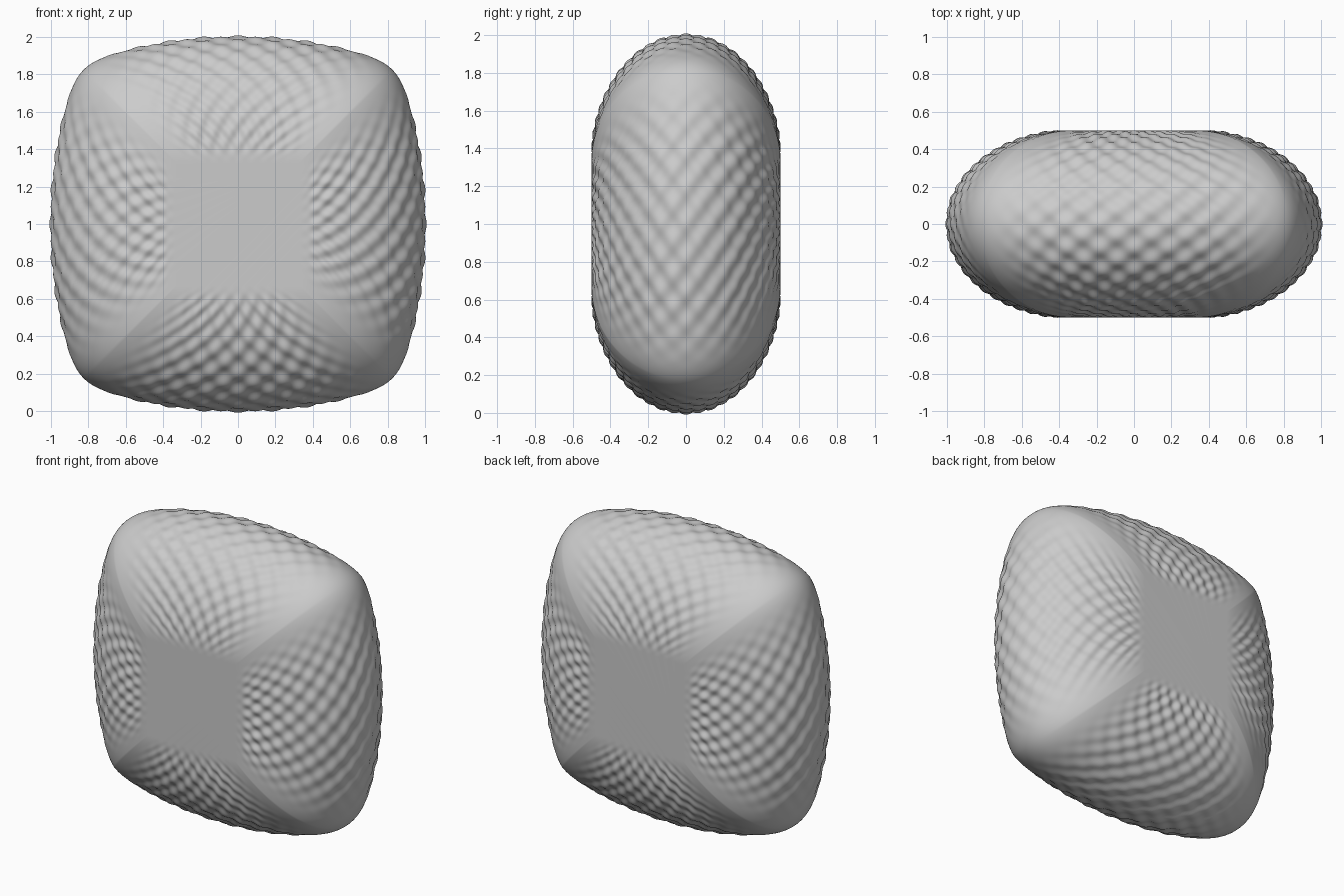
import bpy, bmesh, math

if "Cube" in bpy.data.objects:
    bpy.data.objects.remove(bpy.data.objects["Cube"])

SEG = 128      # columns on each of the four sides
ROWS = 160     # rows from front flat to back flat
FLAT = 0.33    # half size of the flat square
BUMP = 0.009


def smooth(a, b, x):
    x = min(1, max(0, (x - a) / (b - a)))
    return x * x * (3 - 2 * x)


def rim_scale(t):
    # bulged square with rounded corners, in the direction (1, t)
    def bow(s):
        k = 0.2 * s * s
        return 1.0 if k < 1e-9 else (-1 + math.sqrt(1 + 4 * k)) / (2 * k)
    a = bow(t)
    if abs(t) < 0.05:
        return a
    b = bow(1 / t) / abs(t)
    return (a ** -20 + b ** -20) ** (-1 / 20)


# Profile angles spaced evenly along the arc
fine = [math.pi * (i / 2000 - 0.5) for i in range(2001)]
arc = [0.0]
for p, q in zip(fine, fine[1:]):
    arc.append(arc[-1] + math.hypot(0.67 * (math.cos(q) - math.cos(p)),
                                    0.5 * (math.sin(q) - math.sin(p))))
profile, k = [], 0
for i in range(ROWS + 1):
    goal = arc[-1] * i / ROWS
    while k < 1999 and arc[k + 1] < goal:
        k += 1
    f = (goal - arc[k]) / (arc[k + 1] - arc[k])
    profile.append((fine[k] + f * (fine[k + 1] - fine[k]), goal - arc[-1] / 2))

bm = bmesh.new()
rings = []
for phi, s in profile:
    c, h = max(0, math.cos(phi)), math.sin(phi)
    nr, ny = c / 0.67, h / 0.5
    n = math.hypot(nr, ny)
    nr, ny = nr / n, ny / n
    edge_fade = smooth(0, 0.15, arc[-1] / 2 - abs(s))
    ring = []
    for side in range(4):
        ca, sa = [(1, 0), (0, 1), (-1, 0), (0, -1)][side]
        for j in range(SEG):
            t = -1 + 2 * j / SEG
            d = FLAT + (rim_scale(t) - FLAT) * c
            # staggered rows of dimples fading towards the diagonals
            w = BUMP * edge_fade * (1 - smooth(0.35, 0.92, abs(t)))
            w *= math.cos(2 * math.pi * t / 0.19) * math.cos(math.pi * s / 0.07)
            out, across = d + w * nr, d * t
            ring.append(bm.verts.new((out * ca - across * sa, 0.5 * h + w * ny,
                                      1 + out * sa + across * ca)))
    rings.append(ring)

N = 4 * SEG
for a, b in zip(rings, rings[1:]):
    for j in range(N):
        bm.faces.new((a[j], a[(j + 1) % N], b[(j + 1) % N], b[j]))
# Flat front and back squares
bm.faces.new(rings[0])
bm.faces.new(rings[-1])
bmesh.ops.recalc_face_normals(bm, faces=bm.faces)

mesh = bpy.data.meshes.new("dimpled_cushion")
bm.to_mesh(mesh)
bm.free()
mesh.polygons.foreach_set("use_smooth", [True] * len(mesh.polygons))
cushion = bpy.data.objects.new("dimpled_cushion", mesh)
bpy.context.collection.objects.link(cushion)
